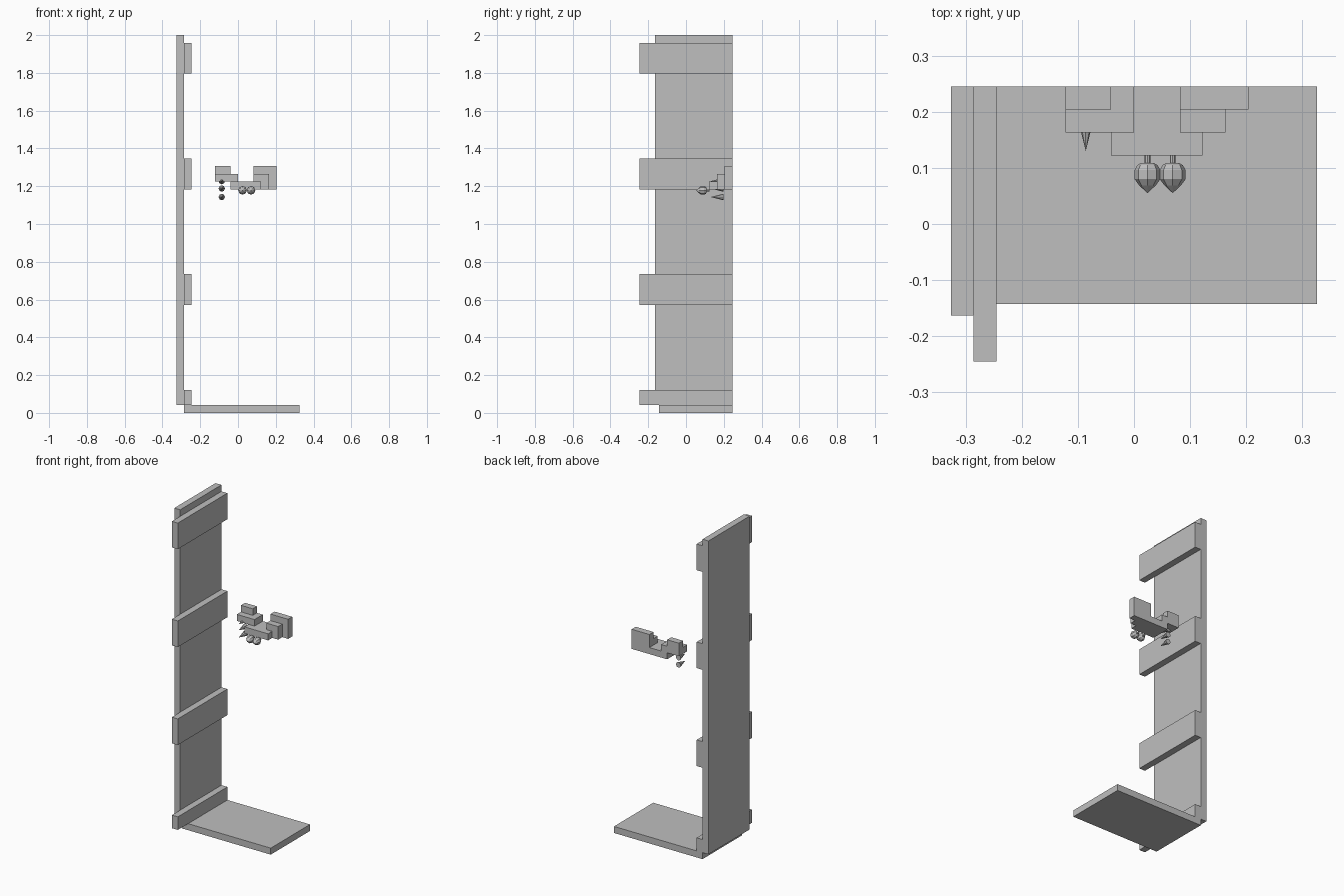
import bpy, bmesh, math

if "Cube" in bpy.data.objects:
    bpy.data.objects.remove(bpy.data.objects["Cube"])

U = 2 / 49  # building grid unit

grey = bpy.data.materials.new("plain_grey")
grey.diffuse_color = (0.52, 0.52, 0.52, 1)
grey.use_nodes = True
grey.node_tree.nodes["Principled BSDF"].inputs["Base Color"].default_value = grey.diffuse_color


def finish(name, bm):
    bmesh.ops.recalc_face_normals(bm, faces=bm.faces)
    me = bpy.data.meshes.new(name)
    bm.to_mesh(me)
    bm.free()
    me.materials.append(grey)
    ob = bpy.data.objects.new(name, me)
    bpy.context.collection.objects.link(ob)
    return ob


def box(name, x, y, z):
    """Box from grid ranges; x and y are measured from the centre."""
    bm = bmesh.new()
    bmesh.ops.create_cube(bm, size=1)
    for v in bm.verts:
        v.co = [(r[0] if c < 0 else r[1]) * U for c, r in zip(v.co, (x, y, z))]
    return finish(name, bm)


def turned(name, x, z, profile, sides=8):
    """Shape turned around a front-to-back axis; profile is (y, radius)."""
    bm = bmesh.new()
    rings = []
    for y, r in profile:
        if r == 0:
            rings.append([bm.verts.new((x, y, z))] * sides)
        else:
            angles = [2 * math.pi * i / sides for i in range(sides)]
            rings.append([bm.verts.new((x + r * math.cos(a), y, z + r * math.sin(a)))
                          for a in angles])
    bm.faces.new(rings[0])
    for a, b in zip(rings, rings[1:]):
        for i in range(sides):
            j = (i + 1) % sides
            quad = list(dict.fromkeys((a[i], a[j], b[j], b[i])))
            bm.faces.new(quad)
    if profile[-1][1] > 0:
        bm.faces.new(rings[-1])
    return finish(name, bm)


# Tall side panel, cross slats and floor board
box("side_panel", (-8, -7), (-4, 6), (1, 49))
for i, (lo, hi) in enumerate([(1, 3), (14, 18), (29, 33), (44, 48)]):
    box(f"slat_{i + 1}", (-7, -6), (-6, 6), (lo, hi))
box("floor_board", (-7, 8), (-3.5, 6), (0, 1))

# Stepped shelf blocks against the back
box("left_upper_step", (-3, -1), (5, 6), (31, 32))
box("left_lower_step", (-3, 0), (4, 6), (30, 31))
box("middle_step", (-1, 3), (3, 6), (29, 30))
box("right_lower_step", (2, 4), (4, 6), (29, 31))
box("right_upper_step", (2, 5), (5, 6), (29, 32))

# Two hanging bulbs with stems
for i, x in enumerate((0.024, 0.069)):
    turned(f"bulb_{i + 1}", x, 1.178,
           [(0.109, 0.011), (0.105, 0.018), (0.096, 0.023), (0.080, 0.023),
            (0.069, 0.015), (0.055, 0)])
    turned(f"bulb_stem_{i + 1}", x, 1.178, [(0.125, 0.005), (0.107, 0.005)])

# Three small cones pointing forward
for i, z in enumerate((1.143, 1.188, 1.227)):
    turned(f"cone_{i + 1}", -0.086, z, [(0.198, 0.017), (0.130, 0)])
